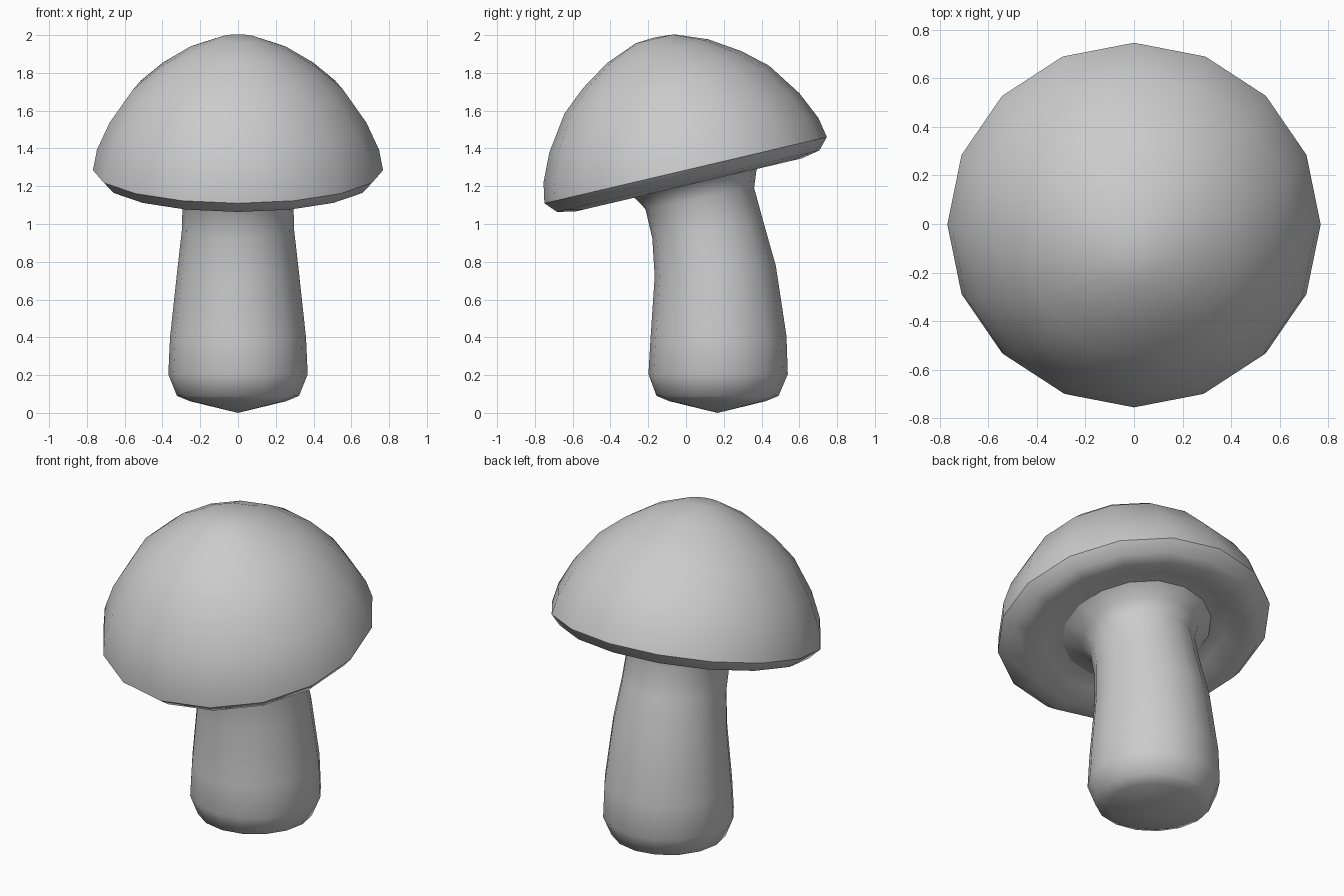
import bpy, bmesh
from math import sin, cos, pi, radians
from mathutils import Matrix, Vector

if "Cube" in bpy.data.objects:
    bpy.data.objects.remove(bpy.data.objects["Cube"])

SIDES = 16
TILT = radians(13.2)
CAP_CENTRE = Vector((0, -0.002, 1.285))


def loft(name, rings, sharp_ring=None):
    """Skin rings of (y, z, radius, tilt); radius 0 gives a closing pole."""
    bm = bmesh.new()
    rows = []
    for y, z, r, tilt in rings:
        centre = Vector((0, y, z))
        rot = Matrix.Rotation(tilt, 3, 'X')
        n = SIDES if r > 0 else 1
        rows.append([bm.verts.new(centre + rot @ Vector(
            (r * cos(2 * pi * i / SIDES), r * sin(2 * pi * i / SIDES), 0)))
            for i in range(n)])
    for a, b in zip(rows, rows[1:]):
        for i in range(SIDES):
            j = (i + 1) % SIDES
            if len(a) == 1:
                bm.faces.new((a[0], b[j], b[i]))
            elif len(b) == 1:
                bm.faces.new((a[i], a[j], b[0]))
            else:
                bm.faces.new((a[i], a[j], b[j], b[i]))
    for f in bm.faces:
        f.smooth = True
    if sharp_ring is not None:
        row = rows[sharp_ring]
        for i in range(SIDES):
            bm.edges.get((row[i], row[(i + 1) % SIDES])).smooth = False
    mesh = bpy.data.meshes.new(name)
    bm.to_mesh(mesh)
    bm.free()
    obj = bpy.data.objects.new(name, mesh)
    bpy.context.collection.objects.link(obj)
    return obj


def cap_ring(r, h, shift=0.0):
    """Ring at height h along the tilted cap axis."""
    p = CAP_CENTRE + Matrix.Rotation(TILT, 3, 'X') @ Vector((0, shift, h))
    return (p.y, p.z, r, TILT)


# Tilted cap: hollow underside, rolled lip, crisp rim, dome
join = cap_ring(0.42, -0.03, 0.02)
cap_rings = [join,
             cap_ring(0.51, -0.035, 0.01),
             cap_ring(0.614, -0.08),
             cap_ring(0.713, -0.06),
             cap_ring(0.768, 0.0),
             cap_ring(0.747, 0.11),
             cap_ring(0.68, 0.258),
             cap_ring(0.556, 0.438),
             cap_ring(0.43, 0.547),
             cap_ring(0.275, 0.647),
             cap_ring(0.105, 0.714),
             cap_ring(0, 0.722)]
loft("mushroom_cap", cap_rings, sharp_ring=4)

# Curved stem: rounded foot, leaning forward, flaring into the cap
loft("mushroom_stem", [
    (0.167, 0.0, 0, 0),
    (0.167, 0.062, 0.255, 0),
    (0.167, 0.09, 0.323, 0),
    (0.17, 0.205, 0.369, 0),
    (0.172, 0.40, 0.360, radians(1)),
    (0.155, 0.75, 0.322, radians(5)),
    (0.115, 0.97, 0.297, radians(9)),
    (0.073, 1.135, 0.293, radians(11)),
    (0.052, 1.212, 0.33, TILT),
    join])
